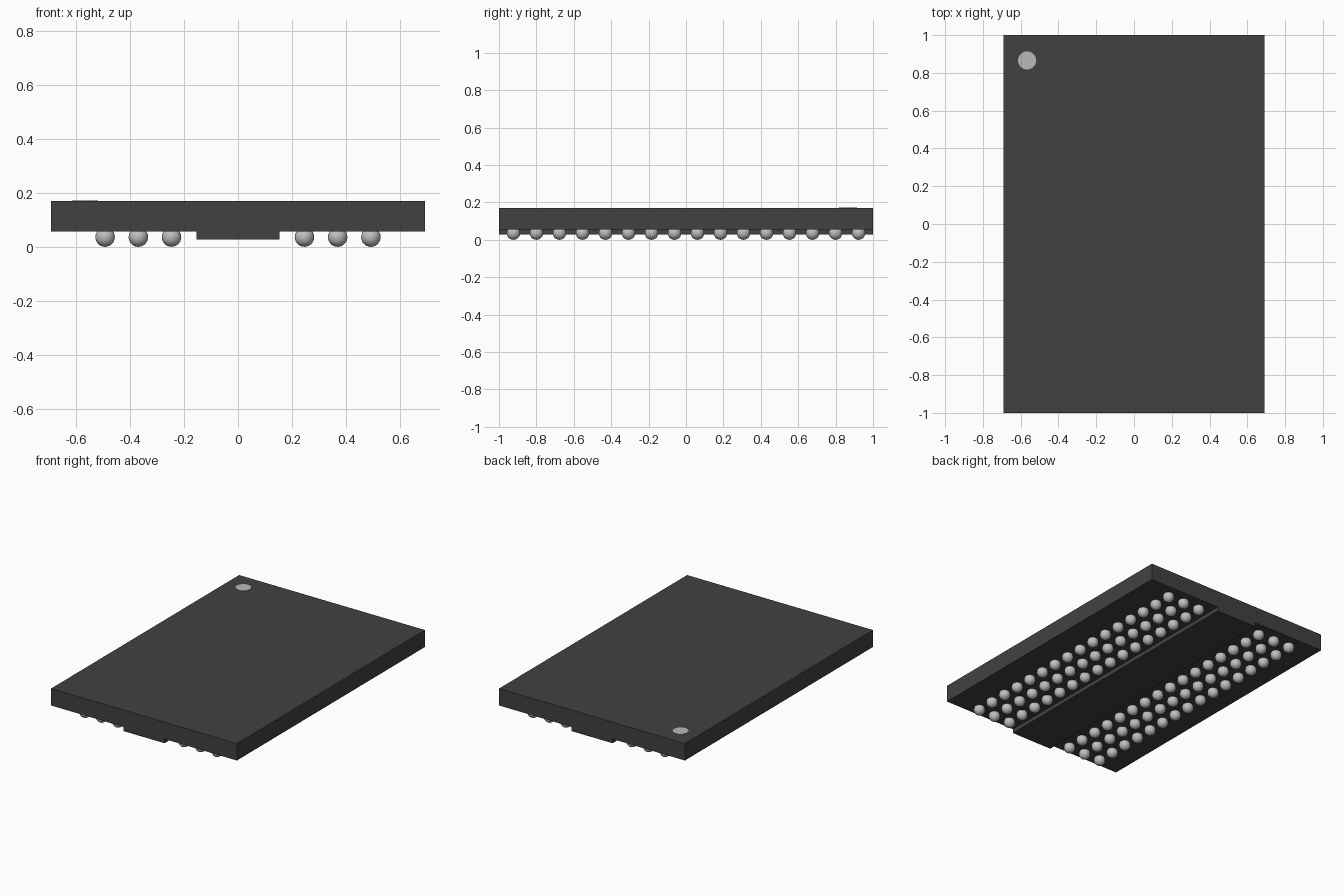
import bpy, bmesh
from mathutils import Matrix, Vector

cube = bpy.data.objects.get("Cube")
if cube:
    bpy.data.objects.remove(cube, do_unlink=True)


def material(name, value, roughness):
    m = bpy.data.materials.new(name)
    m.use_nodes = True
    color = (value, value, value, 1)
    m.diffuse_color = color
    m.roughness = roughness
    bsdf = m.node_tree.nodes["Principled BSDF"]
    bsdf.inputs["Base Color"].default_value = color
    bsdf.inputs["Roughness"].default_value = roughness
    return m


def add_object(name, bm, mat):
    mesh = bpy.data.meshes.new(name)
    bmesh.ops.recalc_face_normals(bm, faces=bm.faces)
    bm.to_mesh(mesh)
    bm.free()
    mesh.materials.append(mat)
    obj = bpy.data.objects.new(name, mesh)
    bpy.context.collection.objects.link(obj)
    return obj


black = material("black_resin", 0.053, 0.7)
solder = material("solder_grey", 0.52, 0.5)
paint = material("marker_grey", 0.49, 0.7)

HALF_X, HALF_Y = 0.692, 1.0
TOP, BASE, RIB_Z, RIB_X = 0.17, 0.056, 0.028, 0.153

# Package body: stepped cross-section with a central rib, extruded along y
profile = [(-HALF_X, TOP), (-HALF_X, BASE), (-RIB_X, BASE), (-RIB_X, RIB_Z),
           (RIB_X, RIB_Z), (RIB_X, BASE), (HALF_X, BASE), (HALF_X, TOP)]
bm = bmesh.new()
face = bm.faces.new([bm.verts.new((x, -HALF_Y, z)) for x, z in profile])
ext = bmesh.ops.extrude_face_region(bm, geom=[face])
moved = [v for v in ext["geom"] if isinstance(v, bmesh.types.BMVert)]
bmesh.ops.translate(bm, verts=moved, vec=Vector((0, 2 * HALF_Y, 0)))
add_object("package_body", bm, black)

# Corner marker: thin painted disc
bm = bmesh.new()
bmesh.ops.create_cone(bm, cap_ends=True, segments=32, radius1=0.048, radius2=0.048,
                      depth=0.003, matrix=Matrix.Translation((-0.566, 0.866, TOP)))
add_object("corner_marker", bm, paint)

# Solder balls: one ball arrayed into 3 columns by 16 rows, mirrored across x
PITCH, RADIUS = 0.123, 0.036
bm = bmesh.new()
bmesh.ops.create_uvsphere(bm, u_segments=24, v_segments=14, radius=RADIUS,
                          matrix=Matrix.Translation((2 * PITCH, -7.5 * PITCH, RADIUS)))
for f in bm.faces:
    f.smooth = True
balls = add_object("solder_balls", bm, solder)
for label, count, offset in (("columns", 3, (PITCH, 0, 0)), ("rows", 16, (0, PITCH, 0))):
    arr = balls.modifiers.new(label, "ARRAY")
    arr.count = count
    arr.use_relative_offset = False
    arr.use_constant_offset = True
    arr.constant_offset_displace = offset
mirror = balls.modifiers.new("both_sides", "MIRROR")
mirror.use_axis = (True, False, False)
mirror.use_mirror_merge = False
